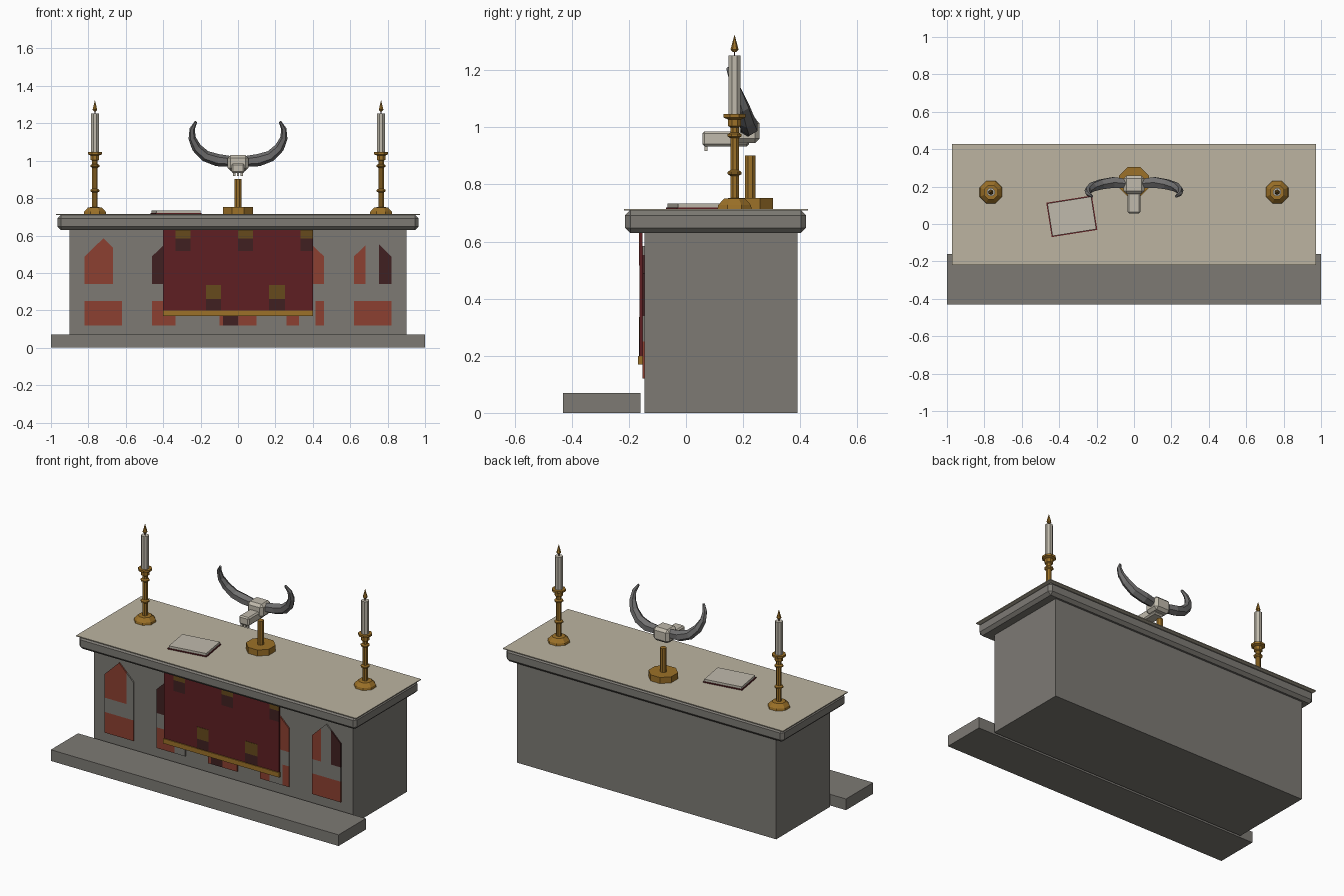
import bpy, bmesh, math
from mathutils import Vector, Matrix

if "Cube" in bpy.data.objects:
    bpy.data.objects.remove(bpy.data.objects["Cube"])


def mat(name, r, g, b):
    m = bpy.data.materials.new(name)
    lin = lambda c: (c / 255 / 12.92) if c < 11 else ((c / 255 + 0.055) / 1.055) ** 2.4
    m.diffuse_color = (lin(r), lin(g), lin(b), 1)
    m.use_nodes = True
    m.node_tree.nodes["Principled BSDF"].inputs["Base Color"].default_value = m.diffuse_color
    return m


STONE = mat("grey stone", 125, 122, 116)
LINEN = mat("linen", 188, 180, 161)
RUST = mat("rust red", 140, 64, 49)
DARK = mat("dark maroon", 64, 32, 33)
RED = mat("crimson cloth", 94, 31, 34)
GOLD = mat("brass", 156, 113, 40)
OLD = mat("dull gold", 102, 74, 28)
BONE = mat("bone", 192, 186, 172)
HORN = mat("grey horn", 112, 111, 111)


def finish(bm, name, material):
    bmesh.ops.recalc_face_normals(bm, faces=bm.faces)
    me = bpy.data.meshes.new(name)
    bm.to_mesh(me)
    bm.free()
    ob = bpy.data.objects.new(name, me)
    bpy.context.collection.objects.link(ob)
    me.materials.append(material)
    return ob


def box(name, material, x, y, z, bevel=0, turn=0):
    """Box from (min, max) ranges, optionally chamfered and turned about z."""
    bm = bmesh.new()
    bmesh.ops.create_cube(bm, size=1)
    size = [b - a for a, b in (x, y, z)]
    mid = [(a + b) / 2 for a, b in (x, y, z)]
    bmesh.ops.scale(bm, vec=size, verts=bm.verts)
    if bevel:
        bmesh.ops.bevel(bm, geom=bm.edges[:], offset=bevel, segments=1, affect='EDGES')
    bm.transform(Matrix.Translation(mid) @ Matrix.Rotation(turn, 4, 'Z'))
    return finish(bm, name, material)


def lathe(name, material, x, y, profile, n=8):
    """Turned part from (radius, z) pairs, closed at both ends."""
    bm = bmesh.new()
    rings = [[bm.verts.new((x + r * math.cos(math.tau * (i + .5) / n),
                            y + r * math.sin(math.tau * (i + .5) / n), z))
              for i in range(n)] for r, z in profile]
    for a, b in zip(rings, rings[1:]):
        for i in range(n):
            j = (i + 1) % n
            bm.faces.new((a[i], a[j], b[j], b[i]))
    bm.faces.new(rings[0])
    bm.faces.new(rings[-1])
    return finish(bm, name, material)


def plate(name, material, pts, y0, y1):
    """Thin plate from an (x, z) outline."""
    bm = bmesh.new()
    f = bm.faces.new([bm.verts.new((x, y1, z)) for x, z in pts])
    g = bmesh.ops.extrude_face_region(bm, geom=[f])
    for v in g['geom']:
        if isinstance(v, bmesh.types.BMVert):
            v.co.y = y0
    return finish(bm, name, material)


# altar body, slab, cloth and front step
box("step", STONE, (-1, 1), (-.43, -.16), (0, .07))
box("altar_body", STONE, (-.9, .9), (-.145, .39), (0, .64))
box("altar_slab", STONE, (-.965, .965), (-.213, .42), (.63, .71), .018)
box("altar_cloth", LINEN, (-.973, .973), (-.218, .428), (.709, .714))

# pointed-arch panels: columns of colour below and above a stone band
W = .1


def panel(name, cx, lower, upper):
    top = lambda x: .585 - abs(x - cx) / W * .097
    plate(name + "_band", STONE, [(cx - W, .25), (cx + W, .25), (cx + W, .34), (cx - W, .34)], -.153, -.144)
    for part, cols in (("lower", lower), ("upper", upper)):
        for i, (a, b, m) in enumerate(cols):
            x0, x1 = cx + a * W, cx + b * W
            if part == "lower":
                pts = [(x0, .12), (x1, .12), (x1, .25), (x0, .25)]
            else:
                pts = [(x0, .34), (x1, .34), (x1, top(x1))]
                if x0 < cx < x1:
                    pts.append((cx, top(cx)))
                pts.append((x0, top(x0)))
            plate(f"{name}_{part}_{i}", m, pts, -.153, -.144)


panel("panel_far_left", -.72, [(-1, 1, RUST)], [(-1, .52, RUST), (.52, 1, STONE)])
panel("panel_left", -.36, [(-1, .25, RUST), (.25, 1, STONE)], [(-1, 0, DARK), (0, 1, RUST)])
panel("panel_centre", 0, [(-1, -.8, RUST), (-.8, 0, DARK), (0, 1, RUST)], [(-1, 1, RUST)])
panel("panel_right", .36, [(-1, -.35, RUST), (-.35, .55, STONE), (.55, 1, RUST)], [(-1, 1, RUST)])
panel("panel_far_right", .72, [(-1, 1, RUST)], [(-1, -.37, RUST), (-.37, .33, STONE), (.33, 1, DARK)])

# hanging frontal with woven patches and a gold fringe
box("frontal", RED, (-.4, .4), (-.162, -.152), (.17, .635))
box("frontal_fringe", GOLD, (-.402, .402), (-.168, -.152), (.17, .2))
for i, (x0, x1, z) in enumerate([(-.335, -.255, .585), (0, .08, .585), (.335, .4, .585),
                                 (-.17, -.09, .26), (.165, .25, .26)]):
    h = .045 if z > .5 else .075
    box(f"frontal_patch_{i}", OLD, (x0, x1), (-.164, -.16), (z, z + h))
    box(f"frontal_shade_{i}", DARK, (x0, x1), (-.164, -.16), (max(z - .068, .2), z))

# candlesticks
for side, x in (("left", -.765), ("right", .765)):
    y = .17
    lathe(f"candlestick_{side}", GOLD, x, y, [
        (.065, .713), (.062, .728), (.04, .75), (.016, .752), (.016, .83), (.026, .836), (.026, .844),
        (.016, .85), (.016, .962), (.026, .968), (.026, .976), (.016, .982), (.016, 1.0),
        (.025, 1.005), (.025, 1.028), (.041, 1.034), (.041, 1.046)])
    lathe(f"candle_{side}", BONE, x, y, [(.023, 1.045), (.023, 1.252)])
    lathe(f"wick_{side}", DARK, x, y, [(.003, 1.25), (.003, 1.275)], 4)
    lathe(f"flame_{side}", GOLD, x, y, [(.006, 1.263), (.014, 1.273), (.0008, 1.322)], 6)

# skull stand
lathe("stand_base", GOLD, 0, .226, [(.086, .713), (.086, .752)])
lathe("stand_post", GOLD, 0, .225, [(.019, .75), (.019, .902)])

# horned skull
box("skull_cranium", BONE, (-.055, .055), (.16, .258), (.945, 1.03), .016)
box("skull_snout", BONE, (-.035, .035), (.057, .22), (.933, .986), .008)
for i in (-1, 0, 1):
    box(f"skull_tooth_{i + 1}", BONE, (i * .02 - .006, i * .02 + .006), (.064, .076), (.917, .937))

# horn swept along a curved path, mirrored to the other side
path = [Vector(p) for p in [(.03, .215, .995), (.11, .222, 1.003), (.175, .212, 1.025), (.222, .198, 1.07),
                            (.245, .18, 1.12), (.245, .163, 1.17), (.225, .147, 1.208)]]
radii = [.028, .033, .03, .026, .02, .014, .007]
bm = bmesh.new()
rings = []
for i, p in enumerate(path):
    t = (path[min(i + 1, 6)] - path[max(i - 1, 0)]).normalized()
    u = t.cross(Vector((0, 1, 0))).normalized()
    v = t.cross(u)
    rings.append([bm.verts.new(p + radii[i] * (u * math.cos(k * math.tau / 6) + v * math.sin(k * math.tau / 6)))
                  for k in range(6)])
for a, b in zip(rings, rings[1:]):
    for k in range(6):
        bm.faces.new((a[k], a[(k + 1) % 6], b[(k + 1) % 6], b[k]))
bm.faces.new(rings[0])
bm.faces.new(rings[-1])
horns = finish(bm, "horns", HORN)
horns.modifiers.new("mirror", 'MIRROR').use_mirror_merge = False

# book lying on the cloth
T = math.radians(9)
box("book_cover", RED, (-.456, -.209), (-.052, .134), (.713, .72), 0, T)
box("book_pages", BONE, (-.451, -.214), (-.047, .129), (.72, .734), 0, T)
